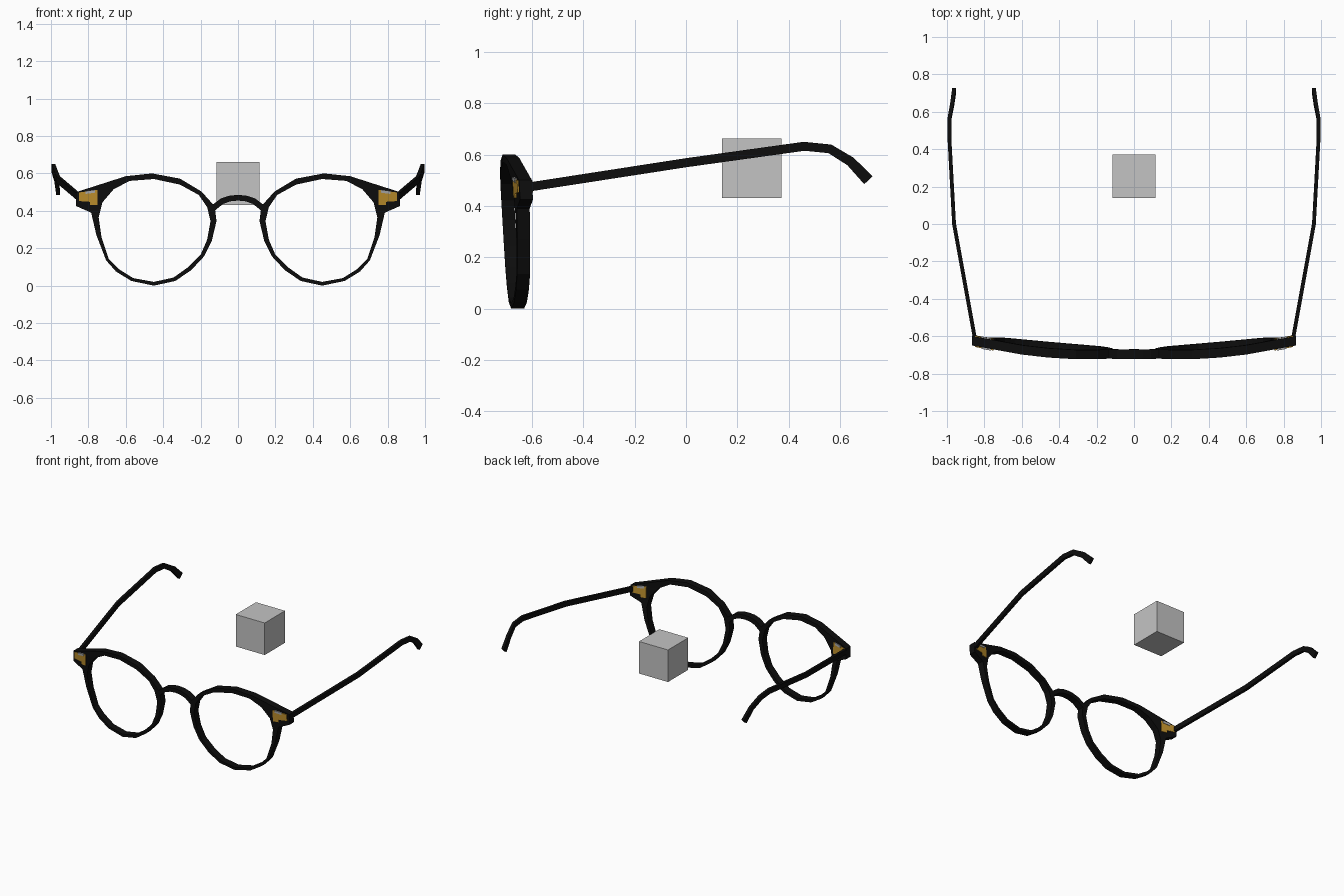
import bpy, bmesh
from mathutils import Vector

if "Cube" in bpy.data.objects:
    bpy.data.objects.remove(bpy.data.objects["Cube"])


def material(name, rgb):
    m = bpy.data.materials.new(name)
    m.diffuse_color = (*rgb, 1)
    m.use_nodes = True
    m.node_tree.nodes["Principled BSDF"].inputs["Base Color"].default_value = m.diffuse_color
    return m


BLACK = material("black_acetate", (0.004, 0.004, 0.004))
GOLD = material("gold_metal", (0.5, 0.27, 0.025))
SILVER = material("silver_metal", (0.4, 0.4, 0.4))
GREY = material("plain_grey", (0.55, 0.55, 0.55))


def finish(bm, name, mat):
    bmesh.ops.recalc_face_normals(bm, faces=bm.faces[:])
    me = bpy.data.meshes.new(name)
    bm.to_mesh(me)
    bm.free()
    me.materials.append(mat)
    ob = bpy.data.objects.new(name, me)
    bpy.context.collection.objects.link(ob)
    return ob


def front_y(x, z):
    # wrapped and tilted front surface of the frame
    return -0.712 + 0.133 * (abs(x) - 0.12) ** 2 - 0.058 * (z - 0.3)


def curved_slab(name, mat, polys, side=1, extra=0.0, thick=0.05):
    # flat outlines in x,z given depth along the curved frame surface
    bm = bmesh.new()
    layers = []
    for off in (-extra, thick + extra):
        cache = {}
        for poly in polys:
            vs = []
            for x, z in poly:
                if (x, z) not in cache:
                    cache[(x, z)] = bm.verts.new((side * x, front_y(x, z) + off, z))
                vs.append(cache[(x, z)])
            bm.faces.new(vs)
        layers.append(cache)
    a, b = layers
    edges = {}
    for poly in polys:
        for p, q in zip(poly, poly[1:] + poly[:1]):
            edges.setdefault(frozenset((p, q)), []).append((p, q))
    for uses in edges.values():
        if len(uses) == 1:
            p, q = uses[0]
            bm.faces.new((a[p], a[q], b[q], b[p]))
    return finish(bm, name, mat)


def arm(name, side, path):
    # rectangular bar swept through (x, y, z, height)
    bm = bmesh.new()
    pts = [Vector(p[:3]) for p in path]
    rings = []
    for i, p in enumerate(pts):
        t = pts[min(i + 1, len(pts) - 1)] - pts[max(i - 1, 0)]
        up = Vector((0, -t.z, t.y)).normalized() * path[i][3] / 2
        w = Vector((0.01, 0, 0))
        ring = [p + up + w, p + up - w, p - up - w, p - up + w]
        rings.append([bm.verts.new((side * v.x, v.y, v.z)) for v in ring])
    for r, s in zip(rings, rings[1:]):
        for k in range(4):
            bm.faces.new((r[k], r[(k + 1) % 4], s[(k + 1) % 4], s[k]))
    bm.faces.new(rings[0])
    bm.faces.new(rings[-1])
    return finish(bm, name, BLACK)


# rim outlines, from the bottom round by the nose and the hinge corner
INNER = [(.45, .02), (.345, .043), (.265, .1), (.2, .165), (.165, .245), (.147, .345),
         (.165, .42), (.21, .485), (.31, .54), (.45, .57), (.58, .56), (.665, .515),
         (.725, .445), (.745, .365), (.73, .26), (.69, .14), (.64, .09), (.56, .04)]
OUTER = [(.45, .0), (.335, .025), (.25, .083), (.18, .158), (.14, .24), (.115, .345),
         (.125, .425), (.195, .503), (.31, .572), (.46, .6), (.6, .585), (.865, .5),
         (.865, .425), (.785, .39), (.757, .27), (.705, .135), (.652, .075), (.57, .025)]
n = len(INNER)
RIM = [[INNER[i], OUTER[i], OUTER[(i + 1) % n], INNER[(i + 1) % n]] for i in range(n)]

PLATE = [[(.75, .512), (.85, .498), (.85, .452), (.79, .448), (.79, .43), (.75, .43)]]
STRIP = [[(.765, .513), (.815, .506), (.815, .49), (.765, .497)]]
ARM = [(.85, -.615, .473, .035), (.962, 0, .568, .035), (.987, .46, .632, .035),
       (.987, .56, .622, .035), (.972, .64, .573, .038), (.962, .71, .5, .045)]

for side, tag in ((1, "right"), (-1, "left")):
    curved_slab("rim_" + tag, BLACK, RIM, side)
    # hinge metal showing on the front and back of the corner
    curved_slab("hinge_plate_" + tag, GOLD, PLATE, side, 0.005)
    curved_slab("hinge_strip_" + tag, SILVER, STRIP, side, 0.008)
    arm("temple_arm_" + tag, side, ARM)

# arched bridge
TOP = [(-.14, .43), (-.09, .467), (-.045, .481), (0, .485), (.045, .481), (.09, .467), (.14, .43)]
LOW = [(-.125, .4), (-.08, .437), (-.04, .451), (0, .455), (.04, .451), (.08, .437), (.125, .4)]
curved_slab("bridge", BLACK,
            [[TOP[i], TOP[i + 1], LOW[i + 1], LOW[i]] for i in range(6)])

# loose grey cube floating between the arms
bm = bmesh.new()
bmesh.ops.create_cube(bm, size=0.232)
bmesh.ops.translate(bm, verts=bm.verts[:], vec=(0, 0.256, 0.546))
finish(bm, "grey_cube", GREY)
